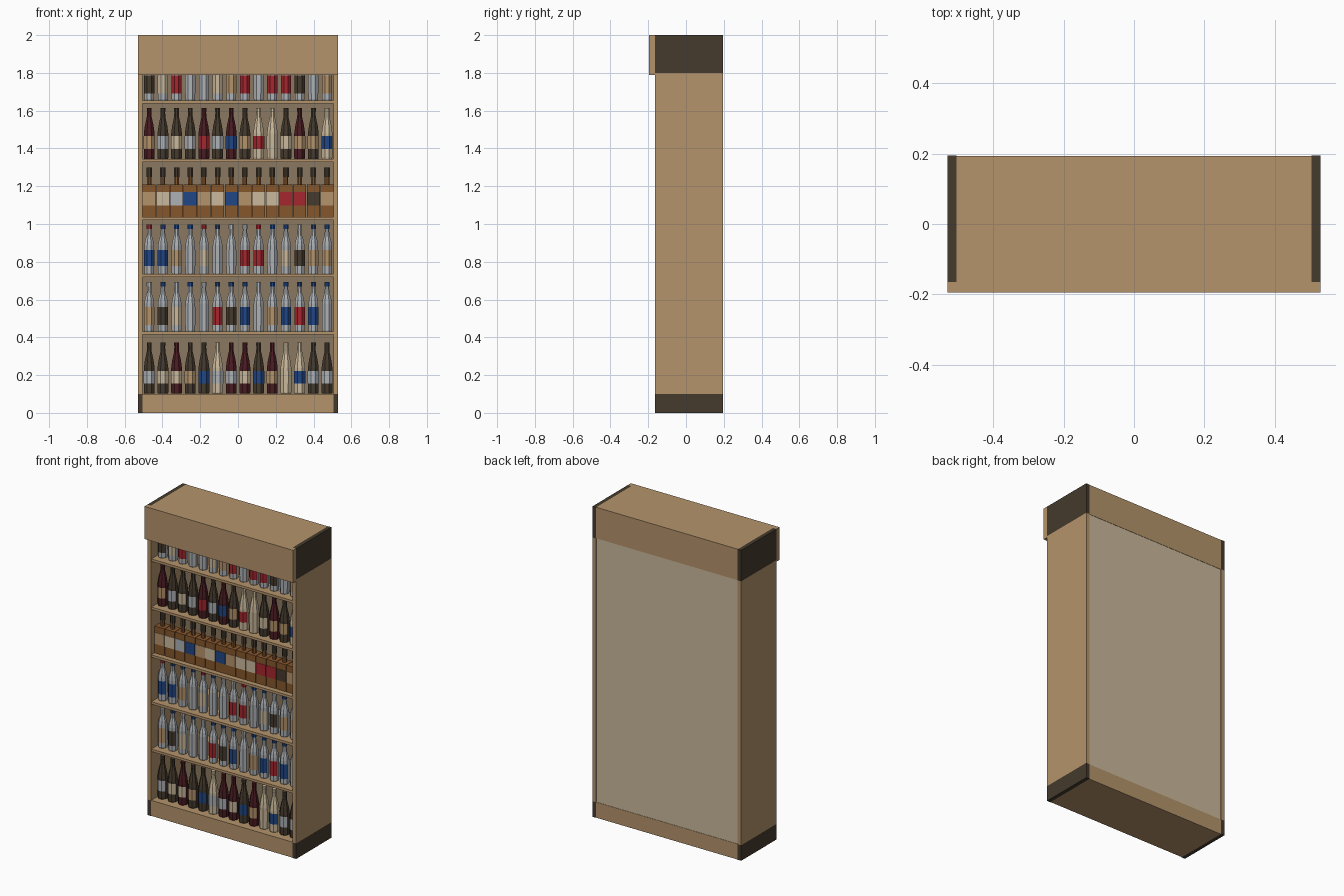
import bpy, bmesh, math

if "Cube" in bpy.data.objects:
    bpy.data.objects.remove(bpy.data.objects["Cube"])

def lin(c):
    c /= 255
    return c / 12.92 if c <= 0.04045 else ((c + 0.055) / 1.055) ** 2.4

COLOURS = {
    "wood": (181, 148, 108), "dark_brown": (69, 58, 45), "cream": (203, 186, 156),
    "interior": (138, 121, 96), "amber": (134, 86, 44), "wine_red": (74, 28, 34),
    "pale_grey": (174, 178, 182), "blue": (32, 70, 134), "red": (165, 38, 46),
}
MATS = list(COLOURS)
IDX = {"T": 0, "D": 1, "C": 2, "A": 4, "V": 5, "W": 6, "B": 7, "R": 8}
for name, rgb in COLOURS.items():
    m = bpy.data.materials.new(name)
    m.diffuse_color = (*[lin(c) for c in rgb], 1)
    m.use_nodes = True
    m.node_tree.nodes["Principled BSDF"].inputs["Base Color"].default_value = m.diffuse_color

def finish(bm, name):
    me = bpy.data.meshes.new(name)
    bm.to_mesh(me)
    bm.free()
    for m in MATS:
        me.materials.append(bpy.data.materials[m])
    ob = bpy.data.objects.new(name, me)
    bpy.context.collection.objects.link(ob)
    return ob

def add_box(bm, x0, x1, y0, y1, z0, z1, mat):
    vs = bmesh.ops.create_cube(bm, size=1)["verts"]
    for v in vs:
        v.co.x = x1 if v.co.x > 0 else x0
        v.co.y = y1 if v.co.y > 0 else y0
        v.co.z = z1 if v.co.z > 0 else z0
    for f in {f for v in vs for f in v.link_faces}:
        f.material_index = mat

def box(name, x0, x1, y0, y1, z0, z1, mat):
    bm = bmesh.new()
    add_box(bm, x0, x1, y0, y1, z0, z1, MATS.index(mat))
    return finish(bm, name)

SIDES = 8

def ring(bm, x, y, z, r, first=0, count=SIDES):
    out = []
    for i in range(first, first + count):
        a = 2 * math.pi * (i + 0.5) / SIDES - math.pi / 2
        out.append(bm.verts.new((x + r * math.cos(a), y + r * math.sin(a), z)))
    return out

def lathe(bm, x, y, z, profile, mat):
    """Closed turned solid from (radius, height) pairs."""
    rings = [ring(bm, x, y, z + h, r) for r, h in profile]
    faces = [bm.faces.new(rings[0][::-1]), bm.faces.new(rings[-1])]
    for a, b in zip(rings, rings[1:]):
        for i in range(SIDES):
            j = (i + 1) % SIDES
            faces.append(bm.faces.new((a[i], a[j], b[j], b[i])))
    for f in faces:
        f.material_index = mat

def label(bm, x, y, z0, z1, r, mat):
    """Thin label wrapped round the three front faces."""
    a, b = ring(bm, x, y, z0, r, -2, 4), ring(bm, x, y, z1, r, -2, 4)
    for i in range(3):
        bm.faces.new((a[i], a[i + 1], b[i + 1], b[i])).material_index = mat

# carcass
W, IN, F, B = 0.53, 0.505, -0.165, 0.195
for s, side in ((-1, "left"), (1, "right")):
    xa, xb = sorted((s * IN, s * W))
    box(side + "_base_cap", xa, xb, F, B, 0, 0.1, "dark_brown")
    box(side + "_side_panel", xa, xb, F, B, 0.1, 1.8, "wood")
    box(side + "_header_cap", xa, xb, F, B, 1.8, 2.0, "dark_brown")
box("base", -IN, IN, F + 0.003, B - 0.002, 0, 0.1, "wood")
box("header_box", -IN, IN, F, B - 0.002, 1.8, 2.0, "wood")
box("header_front", -W, W, -0.195, F, 1.79, 2.0, "wood")
box("back_panel", -IN, IN, 0.185, 0.191, 0.1, 1.8, "cream")
box("back_lining", -IN, IN, 0.18, 0.185, 0.1, 1.8, "interior")

# shelves
FLOORS = [0.103, 0.43, 0.735, 1.037, 1.345, 1.655]
for n, z in enumerate(FLOORS[1:]):
    box(f"shelf_{n + 1}", -IN, IN, F + 0.004, 0.18, z - 0.016, z, "wood")

# bottle rows: kind, glass colours, label colours, cap colours
ROWS = [
    ("wine", "DDVDDCVVDVCCDD", "WCCTBWWCBTCBWW", ""),
    ("clear", "W" * 14, "TDCWWRDBWTBRBW", "WBWBWBBBWBBBBB"),
    ("short", "W" * 14, "BBTWCWWRRWCDTT", "RBBBRBWWRBBWBB"),
    ("square", "A" * 14, "TCWBTCBTCCRRDT", "D" * 14),
    ("wine", "VDDDVDVDCCDVDC", "TWCWRWBTRCCTTB", ""),
    ("clear", "W" * 14, "DCRWWCTRWRRDWT", "B" * 14),
]
WINE = [(0.029, 0), (0.031, 0.006), (0.031, 0.135), (0.025, 0.175),
        (0.014, 0.222), (0.013, 0.25), (0.014, 0.252), (0.014, 0.27)]
CLEAR = [(0.026, 0), (0.028, 0.006), (0.028, 0.15), (0.024, 0.175),
         (0.014, 0.205), (0.012, 0.238)]
Y = -0.095
for n, (kind, glass, labels, caps) in enumerate(ROWS):
    z, bm = FLOORS[n], bmesh.new()
    for i in range(14):
        x = -0.47 + i * 0.0724
        g, l = IDX[glass[i]], IDX[labels[i]]
        if kind == "wine":
            lathe(bm, x, Y, z, WINE, g)
            label(bm, x, Y, z + 0.052, z + 0.12, 0.0325, l)
        elif kind == "square":
            add_box(bm, x - 0.0345, x + 0.0345, Y - 0.033, Y + 0.033, z, z + 0.173, g)
            add_box(bm, x - 0.0345, x + 0.0345, Y - 0.035, Y - 0.033,
                    z + 0.06, z + 0.133, l)
            lathe(bm, x, Y, z + 0.173, [(0.013, 0), (0.013, 0.038)], g)
            lathe(bm, x, Y, z + 0.211, [(0.016, 0), (0.016, 0.05)], IDX["D"])
        else:
            lathe(bm, x, Y, z, CLEAR, g)
            lo, hi = (0.035, 0.13) if kind == "clear" else (0.043, 0.128)
            label(bm, x, Y, z + lo, z + hi, 0.0295, l)
            lathe(bm, x, Y, z + 0.238, [(0.0145, 0), (0.0145, 0.024)], IDX[caps[i]])
    finish(bm, f"{kind}_bottles_row_{n + 1}")
